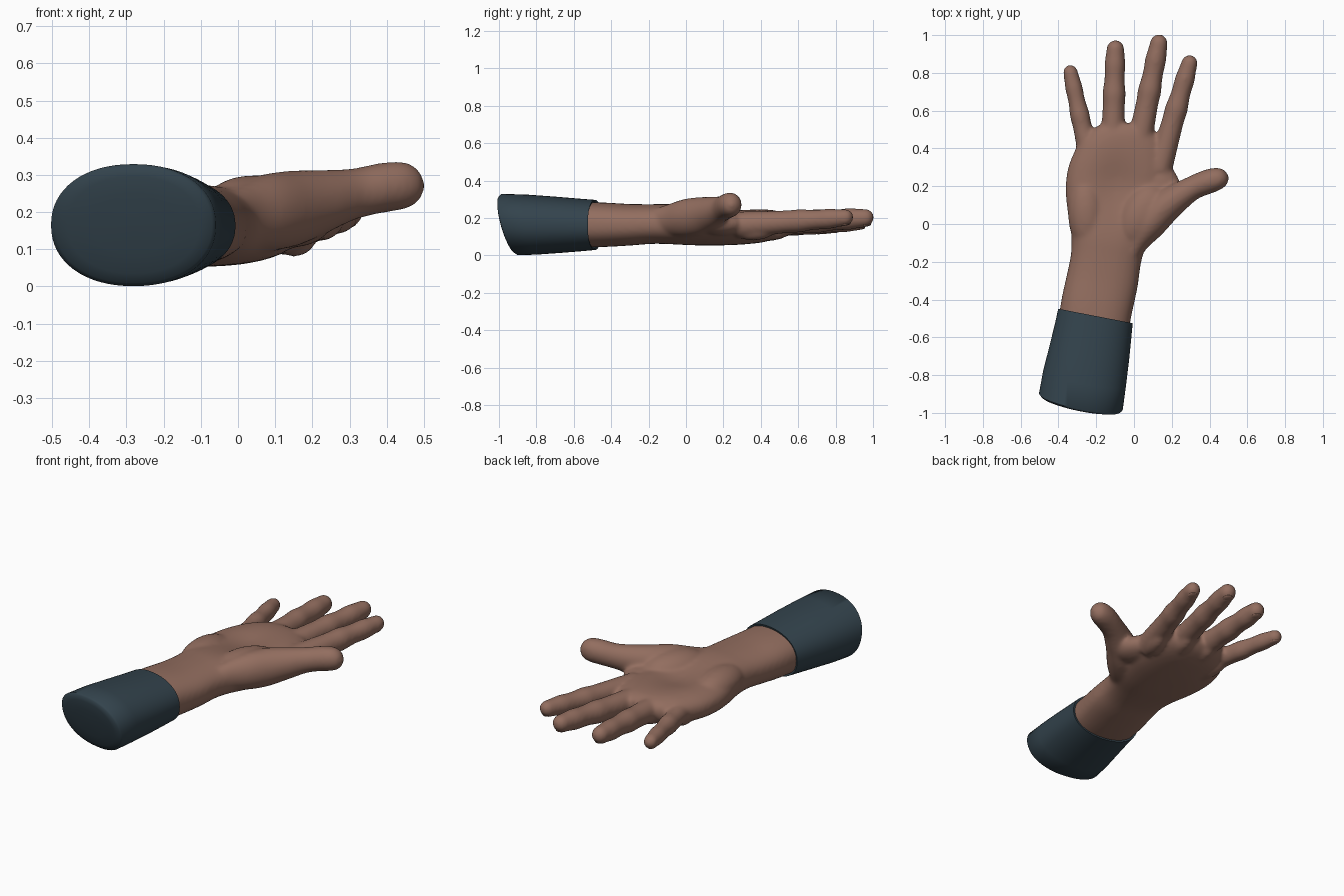
import bpy, bmesh, math
from mathutils import Vector, Matrix

cube = bpy.data.objects.get("Cube")
if cube:
    bpy.data.objects.remove(cube, do_unlink=True)


def material(name, rgb):
    m = bpy.data.materials.new(name)
    m.use_nodes = True
    m.diffuse_color = (*rgb, 1)
    m.node_tree.nodes["Principled BSDF"].inputs["Base Color"].default_value = (*rgb, 1)
    return m


skin = material("warm brown skin", (0.29, 0.155, 0.115))
cloth = material("dark slate cloth", (0.033, 0.056, 0.073))


def refine(rings, steps=5):
    """Smooth spline through ring tuples."""
    pts = [Vector(r) for r in rings]
    pts = [pts[0]] + pts + [pts[-1]]
    out = []
    for a, b, c, d in zip(pts, pts[1:], pts[2:], pts[3:]):
        for i in range(steps):
            t = i / steps
            out.append(0.5 * (2 * b + (c - a) * t + (2 * a - 5 * b + 4 * c - d) * t * t
                              + (3 * b - a - 3 * c + d) * t ** 3))
    return out + [pts[-1]]


def loft(bm, rings, n=32, power=1.0, side=None, shears=None):
    """Skin elliptical rings (x, y, z, half width, half height), ends closed."""
    loops = []
    for i, r in enumerate(rings):
        p = Vector(r[:3])
        s = side
        if s is None:
            t = Vector(rings[min(i + 1, len(rings) - 1)][:3]) - Vector(rings[max(i - 1, 0)][:3])
            s = Vector((t.y, -t.x, 0)).normalized()
        loop = []
        for k in range(n):
            a = 2 * math.pi * k / n
            c, d = math.cos(a), math.sin(a)
            u = math.copysign(abs(c) ** power, c) * r[3]
            w = math.copysign(abs(d) ** power, d) * r[4]
            lean = shears[i] * w if shears else 0
            loop.append(bm.verts.new(p + s * u + Vector((0, lean, w))))
        loops.append(loop)
    for a, b in zip(loops, loops[1:]):
        for k in range(n):
            bm.faces.new((a[k], a[(k + 1) % n], b[(k + 1) % n], b[k]))
    bm.faces.new(loops[0][::-1])
    bm.faces.new(loops[-1])
    return [v for l in loops for v in l]


def ellipsoid(bm, loc, radii, turn=0.0, pitch=0.0):
    mat = (Matrix.Translation(loc) @ Matrix.Rotation(turn, 4, 'Z')
           @ Matrix.Rotation(pitch, 4, 'X') @ Matrix.Diagonal((*radii, 1)))
    bmesh.ops.create_uvsphere(bm, u_segments=24, v_segments=16, radius=1, matrix=mat)


def finger(bm, start, tip, r0, r1, joints=(0.54, 0.79)):
    a, b = Vector(start), Vector(tip)
    length = (b - a).length
    rings = []
    for i in range(61):
        t = i / 60
        t = 1 - (1 - t) ** 1.6
        r = r0 + (r1 - r0) * t
        for j in joints:
            r *= 1 + 0.1 * math.exp(-((t - j) / 0.07) ** 2)
        over = (t * length - (length - r1)) / r1
        if over > 0:
            r *= math.sqrt(max(1 - over * over, 0.001))
        rings.append((*a.lerp(b, t), r, r * 1.04))
    loft(bm, rings, 24)


def finish(bm, name, mat):
    bmesh.ops.recalc_face_normals(bm, faces=bm.faces)
    me = bpy.data.meshes.new(name)
    bm.to_mesh(me)
    bm.free()
    me.materials.append(mat)
    ob = bpy.data.objects.new(name, me)
    bpy.context.collection.objects.link(ob)
    return ob


# Forearm and palm, with a cupped hollow on the upper side
bm = bmesh.new()
palm = loft(bm, refine([
    (-0.225, -0.62, 0.165, 0.185, 0.12),
    (-0.200, -0.45, 0.164, 0.190, 0.119),
    (-0.168, -0.30, 0.164, 0.190, 0.111),
    (-0.148, -0.18, 0.168, 0.187, 0.106),
    (-0.133, -0.08, 0.168, 0.202, 0.108),
    (-0.113, 0.05, 0.162, 0.242, 0.108),
    (-0.098, 0.20, 0.158, 0.264, 0.104),
    (-0.078, 0.32, 0.160, 0.253, 0.100),
    (-0.070, 0.42, 0.162, 0.222, 0.090),
    (-0.070, 0.49, 0.167, 0.168, 0.072),
    (-0.070, 0.53, 0.172, 0.100, 0.045)]), 48, 0.85)
for v in palm:
    if v.co.z > 0.17:
        d = (v.co.x + 0.09) ** 2 / 0.018 + (v.co.y - 0.2) ** 2 / 0.03
        v.co.z -= 0.035 * math.exp(-d)

# Fleshy pads and thumb web
ellipsoid(bm, (-0.25, 0.05, 0.188), (0.10, 0.20, 0.086), 0.05)
ellipsoid(bm, (0.04, 0.04, 0.205), (0.12, 0.19, 0.094), -0.5)
ellipsoid(bm, (0.14, 0.20, 0.170), (0.105, 0.14, 0.065), 0.4)

# Four fingers: start, tip, radii
fingers = [
    ((-0.220, 0.27, 0.155), (-0.345, 0.843, 0.160), 0.059, 0.038),
    ((-0.115, 0.36, 0.162), (-0.097, 0.974, 0.185), 0.068, 0.046),
    ((0.015, 0.36, 0.162), (0.141, 1.004, 0.203), 0.069, 0.046),
    ((0.130, 0.28, 0.162), (0.306, 0.894, 0.205), 0.070, 0.042)]
for start, tip, r0, r1 in fingers:
    finger(bm, start, tip, r0, r1)
    a, b = Vector(start), Vector(tip)
    turn = math.atan2(a.x - b.x, b.y - a.y)
    # Knuckle on the back of the hand
    ellipsoid(bm, a.lerp(b, 0.15) - Vector((0, 0, 0.042)), (0.046, 0.11, 0.046), turn, 0.08)

# Thumb
loft(bm, refine([
    (-0.03, -0.20, 0.180, 0.040, 0.060),
    (0.015, -0.09, 0.190, 0.068, 0.085),
    (0.08, 0.00, 0.200, 0.088, 0.103),
    (0.15, 0.08, 0.210, 0.090, 0.102),
    (0.23, 0.14, 0.228, 0.077, 0.086),
    (0.31, 0.19, 0.248, 0.064, 0.070),
    (0.38, 0.22, 0.264, 0.065, 0.068),
    (0.44, 0.239, 0.271, 0.061, 0.065),
    (0.48, 0.248, 0.271, 0.044, 0.048),
    (0.501, 0.253, 0.271, 0.010, 0.012)]), 28)

hand = finish(bm, "hand", skin)
fuse = hand.modifiers.new("fuse", 'REMESH')
fuse.mode = 'VOXEL'
fuse.voxel_size = 0.01
fuse.use_smooth_shade = True
soft = hand.modifiers.new("soften", 'SMOOTH')
soft.factor = 0.5
soft.iterations = 14

# Fingernails on the undersides of the fingertips
bm = bmesh.new()
for start, tip, r0, r1 in fingers:
    a, b = Vector(start), Vector(tip)
    turn = math.atan2(a.x - b.x, b.y - a.y)
    spot = b - (b - a).normalized() * 0.05 - Vector((0, 0, r1 * 0.82))
    ellipsoid(bm, spot, (r1 * 0.6, 0.034, 0.009), turn, 0.1)
nails = finish(bm, "fingernails", skin)

# Sleeve: domed closed end, outer wall, rim folded inward
bm = bmesh.new()
rings = [
    (-0.281, -0.964, 0.165, 0.02, 0.015),
    (-0.281, -0.962, 0.165, 0.11, 0.08),
    (-0.281, -0.957, 0.165, 0.18, 0.13),
    (-0.281, -0.949, 0.165, 0.215, 0.155),
    (-0.281, -0.938, 0.165, 0.226, 0.164),
    (-0.262, -0.82, 0.165, 0.223, 0.160),
    (-0.236, -0.68, 0.164, 0.214, 0.150),
    (-0.217, -0.57, 0.163, 0.206, 0.141),
    (-0.204, -0.487, 0.163, 0.201, 0.134),
    (-0.205, -0.490, 0.163, 0.190, 0.123),
    (-0.216, -0.55, 0.163, 0.180, 0.112)]
shears = [-0.27] * 5 + [-0.18, -0.1, -0.04, 0, 0, 0]
loft(bm, rings, 64, 0.92, Vector((0.981, -0.19, 0)), shears)
sleeve = finish(bm, "sleeve", cloth)

for ob in (nails, sleeve):
    bpy.ops.object.select_all(action='DESELECT')
    ob.select_set(True)
    bpy.context.view_layer.objects.active = ob
    bpy.ops.object.shade_smooth_by_angle(angle=math.radians(50))
